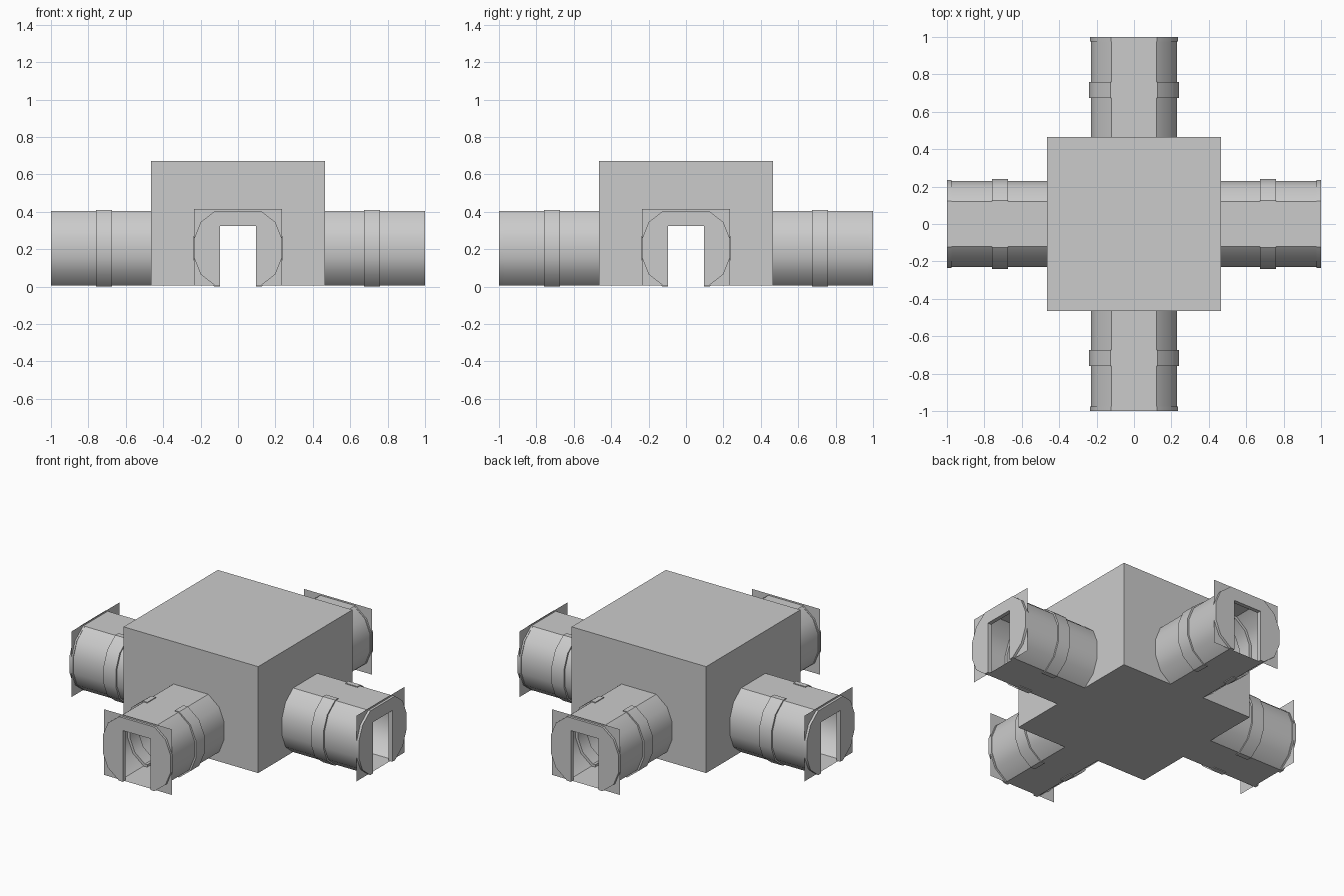
import bpy
import math
from mathutils import Matrix

if "Cube" in bpy.data.objects:
    bpy.data.objects.remove(bpy.data.objects["Cube"])

grey = bpy.data.materials.new("plain_grey")
grey.diffuse_color = (0.6, 0.6, 0.6, 1)
grey.use_nodes = True
grey.node_tree.nodes["Principled BSDF"].inputs["Base Color"].default_value = grey.diffuse_color

BASE, TOP, MID = 0.005, 0.405, 0.205
HUB, HUB_TOP = 0.465, 0.67
DOOR_W, DOOR_H = 0.095, 0.325

# right half of the tunnel cross-section, top to bottom
SIDE = [(0.12, 0.405), (0.195, 0.345), (0.23, 0.258),
        (0.23, 0.152), (0.195, 0.065), (0.12, 0.005)]


def scaled(points, sx, sz):
    return [(x * sx, MID + (z - MID) * sz) for x, z in points]


def mirrored(points):
    return points + [(-x, z) for x, z in reversed(points)]


def with_door(points):
    """Close a half outline at the bottom around the doorway."""
    return mirrored(points + [(DOOR_W, BASE), (DOOR_W, DOOR_H)])


def make(name, verts, faces, turn=0):
    me = bpy.data.meshes.new(name)
    me.from_pydata(verts, [], faces)
    me.transform(Matrix.Rotation(turn, 4, 'Z'))
    me.materials.append(grey)
    ob = bpy.data.objects.new(name, me)
    bpy.context.collection.objects.link(ob)
    me.polygons.foreach_set("use_smooth", [True] * len(me.polygons))
    me.set_sharp_from_angle(angle=math.radians(33))
    return ob


def prism(name, outline, y0, y1, turn, caps=True):
    """Sweep a clockwise x-z outline from y0 (outer end) to y1."""
    n = len(outline)
    verts = [(x, y, z) for y in (y0, y1) for x, z in outline]
    faces = [(i, (i + 1) % n, n + (i + 1) % n, n + i) for i in range(n)]
    if caps:
        faces += [tuple(reversed(range(n))), tuple(range(n, 2 * n))]
    return make(name, verts, faces, turn)


# hub roof and floor
for name, z, order in (("hub_roof", HUB_TOP, (0, 1, 2, 3)),
                       ("hub_floor", BASE, (3, 2, 1, 0))):
    make(name, [(-HUB, -HUB, z), (HUB, -HUB, z), (HUB, HUB, z), (-HUB, HUB, z)],
         [order])

# band around each tunnel side: outer and inner offsets of the profile
outer = [(0.095, 0.41)] + scaled(SIDE, 1.05, 1.025) + [(0.095, 0.0)]
inner = [(0.095, 0.39)] + scaled(SIDE, 0.93, 0.925) + [(0.095, 0.02)]
band = outer + inner[::-1]
band_left = [(-x, z) for x, z in reversed(band)]

for k, side in enumerate(("front", "right", "back", "left")):
    turn = k * math.pi / 2

    # hub wall with doorway
    wall = with_door([(HUB, HUB_TOP), (HUB, BASE)])
    make(side + "_hub_wall", [(x, -HUB, z) for x, z in wall],
         [tuple(reversed(range(len(wall))))], turn)

    # tunnel shell
    prism(side + "_tunnel", mirrored(SIDE), -0.985, -HUB, turn, caps=False)

    # raised bands
    prism(side + "_band_a", band, -0.76, -0.675, turn)
    prism(side + "_band_b", band_left, -0.76, -0.675, turn)

    # thin square plate behind the end cap
    plate = with_door([(0.235, 0.415), (0.235, BASE)])
    make(side + "_end_plate", [(x, -0.985, z) for x, z in plate],
         [tuple(reversed(range(len(plate))))], turn)

    # rounded end cap with doorway
    prism(side + "_end_cap", with_door(scaled(SIDE, 1.02, 1.0)), -1.0, -0.975, turn)
